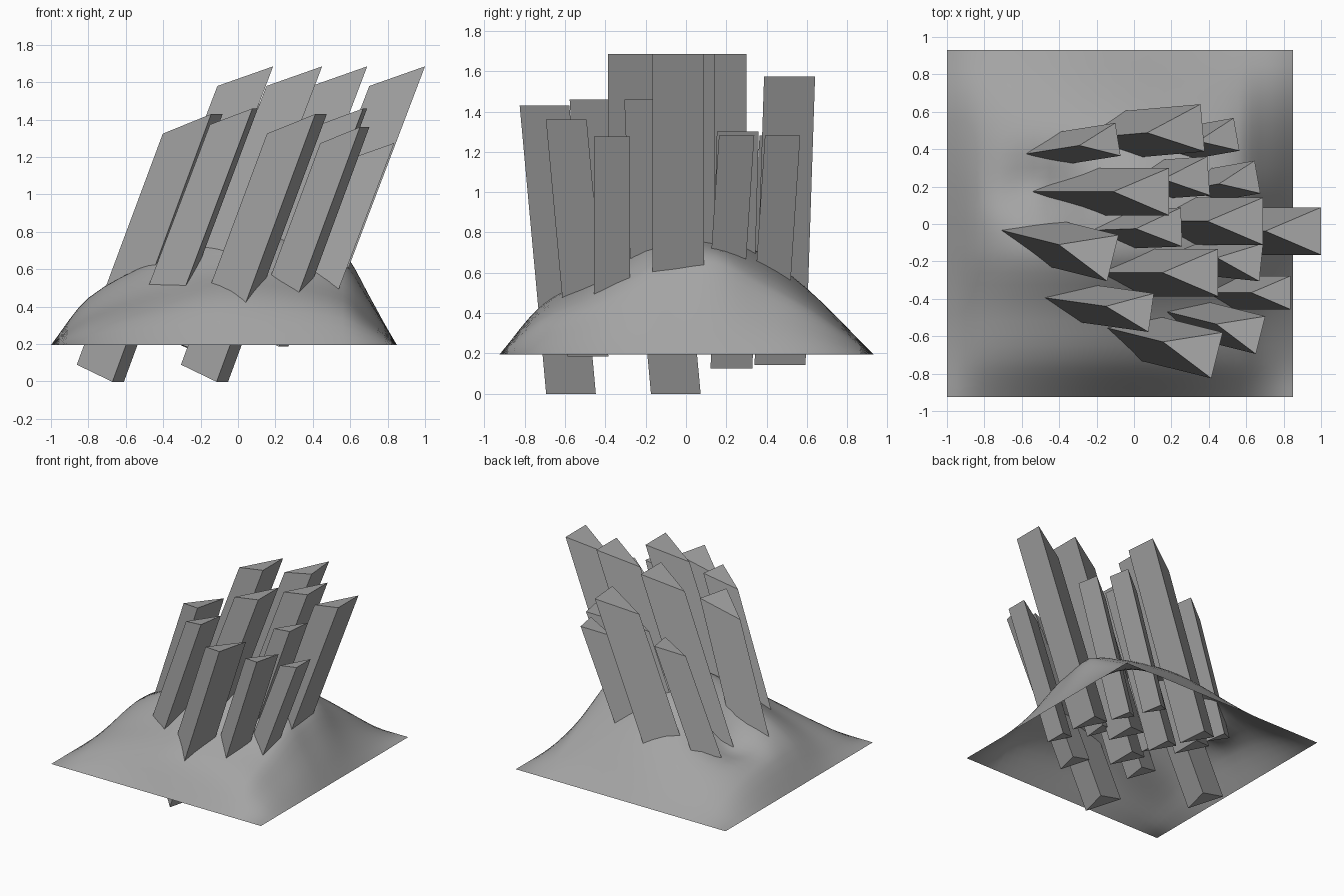
import bpy, bmesh
from math import radians, exp
from mathutils import Vector, Matrix
from mathutils.geometry import interpolate_bezier

if "Cube" in bpy.data.objects:
    bpy.data.objects.remove(bpy.data.objects["Cube"])

stone = bpy.data.materials.new("stone_grey")
stone.use_nodes = True
GREY = (0.37, 0.37, 0.37, 1)
stone.diffuse_color = GREY
stone.node_tree.nodes["Principled BSDF"].inputs["Base Color"].default_value = GREY


def finish(name, bm):
    bmesh.ops.recalc_face_normals(bm, faces=bm.faces)
    mesh = bpy.data.meshes.new(name)
    bm.to_mesh(mesh)
    bm.free()
    mesh.materials.append(stone)
    obj = bpy.data.objects.new(name, mesh)
    bpy.context.collection.objects.link(obj)
    return obj


def sample(knots, steps):
    """Smooth curve through (position, height) knots."""
    pts = [Vector((a, b, 0)) for a, b in knots]
    last = len(pts) - 1
    slopes = [(pts[min(i + 1, last)] - pts[max(i - 1, 0)]) for i in range(last + 1)]
    out = [pts[0]]
    for i in range(last):
        a, b = pts[i], pts[i + 1]
        run = (b.x - a.x) / 3
        ha = a + slopes[i] * (run / slopes[i].x)
        hb = b - slopes[i + 1] * (run / slopes[i + 1].x)
        out += interpolate_bezier(a, ha, hb, b, steps + 1)[1:]
    return out


# Mound: open sheet, product of two profiles plus a hollow and a swelling
BASE, RISE = 0.195, 0.61
profile_x = [(-1, 0), (-.8, .42), (-.45, .76), (-.1, 1), (.25, .95), (.56, .74), (.7, .4), (.85, 0)]
profile_y = [(-.925, 0), (-.72, .39), (-.45, .65), (-.2, .95), (-.05, 1), (.1, .99), (.3, .88),
             (.6, .53), (.93, 0)]
dents = [(-.52, .2, -.15, .2), (.58, .14, .05, .15)]


def height(x, y, fx, fy):
    z = BASE + RISE * fx * fy
    for cx, cy, amount, radius in dents:
        z += amount * exp(-((x - cx) ** 2 + (y - cy) ** 2) / radius ** 2) * min(1, 4 * fx * fy)
    return z


bm = bmesh.new()
rows = [[bm.verts.new((px.x, py.x, height(px.x, py.x, px.y, py.y))) for px in sample(profile_x, 4)]
        for py in sample(profile_y, 4)]
for low, high in zip(rows, rows[1:]):
    for i in range(len(low) - 1):
        bm.faces.new((low[i], low[i + 1], high[i + 1], high[i]))
mound = finish("mound", bm)
for poly in mound.data.polygons:
    poly.use_smooth = True

# Columns: leaning three-sided prisms with slanted tops and square-cut bottoms
LEAN = 0.384


def column(name, x, y, top, turn, size):
    """x, y is the narrow edge at the top; top is the highest corner."""
    drop = Vector((LEAN, 0, 1)) * -1.235
    tri = [Vector((0, 0, 0)), Vector((.298, -.127, .105)), Vector((.298, .127, .105))]
    foot = [drop, drop + Vector((.228, -.127, -.092)), drop + Vector((.228, .127, -.092))]
    place = (Matrix.Translation((x, y, top - .105 * size)) @ Matrix.Rotation(radians(turn), 4, 'Z')
             @ Matrix.Scale(size, 4))
    bm = bmesh.new()
    up = [bm.verts.new(place @ v) for v in tri]
    down = [bm.verts.new(place @ v) for v in foot]
    bm.faces.new(up)
    bm.faces.new(down[::-1])
    for i in range(3):
        j = (i + 1) % 3
        bm.faces.new((up[i], down[i], down[j], up[j]))
    finish(name, bm)


TALL = 1.685
columns = {
    "tall_column": [(-.11, .173, TALL, 0, 1), (.393, .015, TALL, 0, 1),
                    (.702, -.038, TALL, 0, 1), (.152, -.26, TALL, 0, 1)],
    "outer_column": [(-.402, -.11, 1.43, -14, 1), (.155, -.63, 1.43, -14, 1), (.07, .488, 1.575, 5, 1)],
    "middle_column": [(.155, .24, 1.3, 4, .82), (.01, -.025, 1.46, 2, .82), (.443, -.18, 1.46, -6, .8),
                      (-.15, -.44, 1.46, -8, .82), (.44, -.535, 1.36, -14, .82)],
    "small_column": [(-.292, .42, 1.28, 9, .7), (.455, .215, 1.28, 10, .7),
                     (.343, .443, 1.28, 10, .7), (.627, -.367, 1.275, 0, .7)],
}
for name, group in columns.items():
    for n, spec in enumerate(group, 1):
        column(f"{name}_{n}", *spec)
